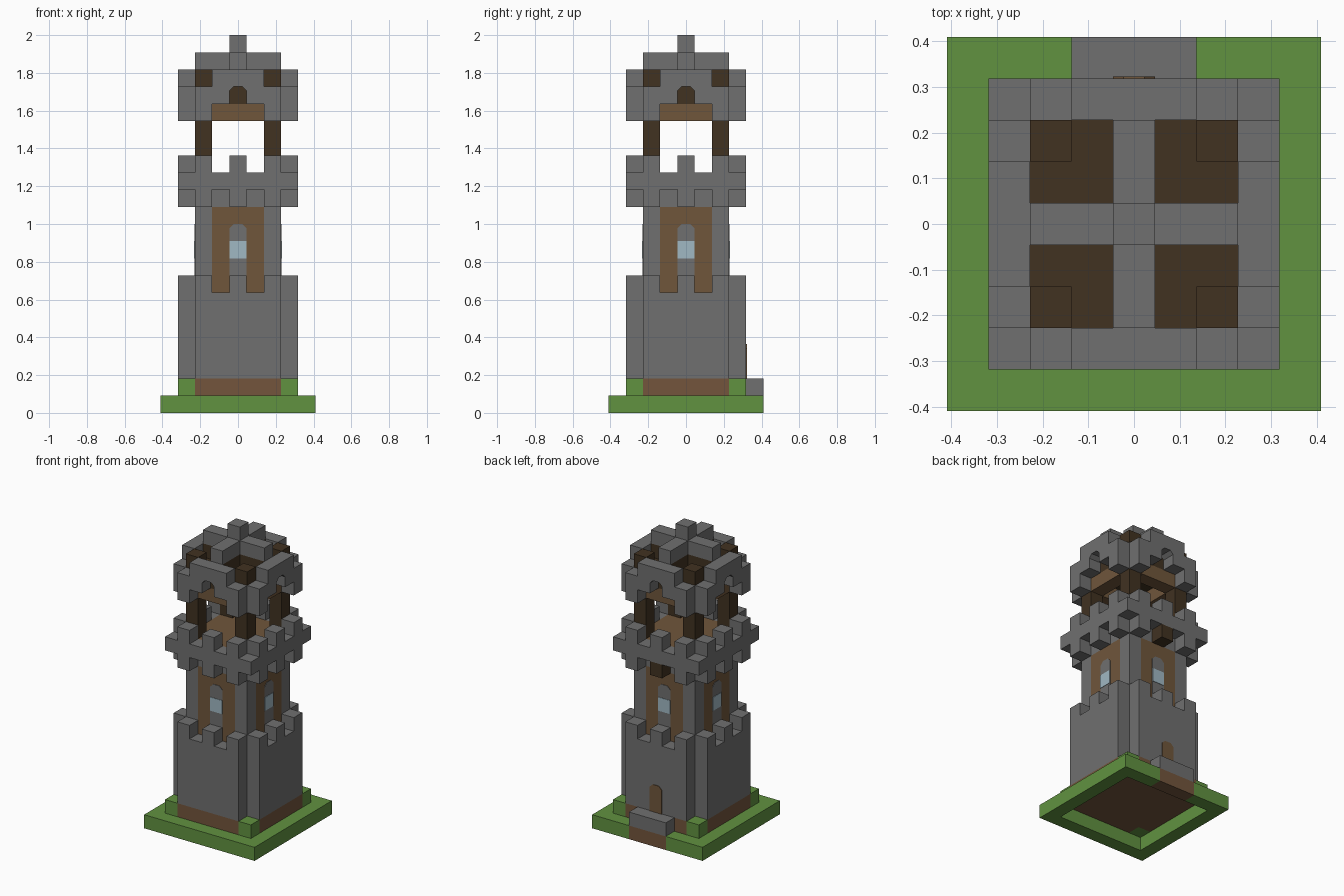
import bpy, bmesh
from math import pi
from mathutils import Matrix

cube = bpy.data.objects.get("Cube")
if cube:
    bpy.data.objects.remove(cube)

U = 2 / 22            # one block
SIDES = (0, 1, 2, 3)  # front, right, back, left


def material(name, *rgb):
    linear = [((c / 255 + 0.055) / 1.055) ** 2.4 for c in rgb] + [1]
    m = bpy.data.materials.new(name)
    m.use_nodes = True
    m.diffuse_color = linear
    m.node_tree.nodes["Principled BSDF"].inputs["Base Color"].default_value = linear
    return m


STONE = material("grey stone", 112, 112, 112)
GRASS = material("grass green", 97, 146, 64)
DIRT = material("earth brown", 115, 85, 60)
WOOD = material("plank brown", 112, 86, 59)
DARK = material("dark timber", 65, 50, 33)
GLASS = material("pale glass", 160, 184, 195)


def rect(x0, x1, z0, z1):
    return [(x0, z0), (x1, z0), (x1, z1), (x0, z1)]


def mirrored(half):
    """Close a right-hand outline, listed bottom to top, with its mirror."""
    return half + [(-x, z) for x, z in reversed(half)]


def arch(z0, z1):
    return mirrored([(0.5, z0), (0.5, z1 - 0.25), (0.25, z1)])


def part(name, mat, outline, y0, y1, sides=SIDES):
    """Extrude a front outline from y0 to y1 and repeat it around the tower."""
    bm = bmesh.new()
    for side in sides:
        ends = [[bm.verts.new((x, y, z)) for x, z in outline] for y in (y0, y1)]
        bm.faces.new(ends[0])
        bm.faces.new(ends[1][::-1])
        for i in range(len(outline)):
            bm.faces.new((ends[0][i - 1], ends[0][i], ends[1][i], ends[1][i - 1]))
        bmesh.ops.rotate(bm, verts=ends[0] + ends[1],
                         matrix=Matrix.Rotation(side * pi / 2, 3, 'Z'))
    bmesh.ops.scale(bm, vec=(U, U, U), verts=bm.verts)
    bmesh.ops.recalc_face_normals(bm, faces=bm.faces)
    mesh = bpy.data.meshes.new(name)
    bm.to_mesh(mesh)
    bm.free()
    mesh.materials.append(mat)
    obj = bpy.data.objects.new(name, mesh)
    bpy.context.collection.objects.link(obj)


# Ground: open grass rim, earth mound, grass corners and the back path
part("grass_rim", GRASS, rect(-4.5, 3.5, 0, 1), -4.5, -3.5, (0, 1, 3))
part("grass_rim_back_left", GRASS, rect(1.5, 3.5, 0, 1), -4.5, -3.5, (2,))
part("grass_rim_back_right", GRASS, rect(-4.5, -1.5, 0, 1), -4.5, -3.5, (2,))
part("path", DIRT, rect(-1.5, 1.5, 0, 1), -4.5, -3.5, (2,))
part("door_step", STONE, rect(-1.5, 1.5, 1, 2), -4.5, -3.5, (2,))
part("earth_mound", DIRT, rect(-2.5, 2.5, 1, 2), -2.5, 2.5, (0,))
part("earth_mound_edges", DIRT, rect(-2.5, 2.5, 1, 2), -3.5, -2.5)
part("grass_corners", GRASS, rect(2.5, 3.5, 1, 2), -3.5, -2.5)

# Lower keep with crenellated walls
part("keep_walls", STONE, mirrored([(2.5, 2), (2.5, 8), (1.5, 8), (1.5, 7), (0.5, 7), (0.5, 8)]),
     -3.5, -2.5)
part("back_door", WOOD, arch(2, 4), -3.55, -3.5, (2,))

# Shaft with timber panels and arched windows
part("shaft_corners", STONE, rect(1.5, 2.5, 7, 12), -2.5, -1.5)
part("shaft_panels", WOOD, rect(-1.5, 1.5, 7, 12), -2.5, -1.5)
part("window_frames", STONE, arch(8, 11), -2.53, -2.5)
part("window_panes", GLASS, rect(-0.5, 0.5, 9, 10), -2.56, -2.53)
part("shaft_top", STONE, rect(-2.5, 2.5, 12, 13), -2.5, 2.5, (0,))

# Overhanging balcony
part("balcony_parapet", STONE,
     mirrored([(1.5, 13), (1.5, 12), (2.5, 12), (2.5, 15), (1.5, 15), (1.5, 14), (0.5, 14), (0.5, 15)]),
     -3.5, -2.5)
part("balcony_corners", STONE, rect(2.5, 3.5, 13, 14), -3.5, -2.5)
part("middle_corbels", STONE, rect(-0.5, 0.5, 12, 13), -3.5, -2.5, (0, 1, 3))
part("back_corbel", DARK, rect(-0.5, 0.5, 12, 13), -3.5, -2.5, (2,))
part("balcony_floor", WOOD, rect(-2.5, 2.5, 13, 14), -2.5, 2.5, (0,))

# Open belfry
part("belfry_posts", DARK, rect(1.5, 2.5, 14, 20), -2.5, -1.5)
part("belfry_lintels", WOOD, rect(-1.5, 1.5, 17, 18), -2.5, -1.5)
part("belfry_ceiling", DARK, rect(-2.5, 2.5, 18, 19), -2.5, 2.5, (0,))

# Stepped roof with arched gables, cross ribs and finial
part("roof_gables", STONE,
     mirrored([(0.25, 19), (0.5, 18.75), (0.5, 18), (1.5, 18), (1.5, 17),
               (2.5, 17), (2.5, 19), (1.5, 19), (1.5, 20)]), -3.5, -2.5)
part("rib_supports", DARK, rect(-0.5, 0.5, 19, 20), -2.5, -0.5)
part("roof_ribs", STONE, rect(-0.5, 0.5, 20, 21), -2.5, -0.5)
part("finial", STONE, rect(-0.5, 0.5, 19, 22), -0.5, 0.5, (0,))
